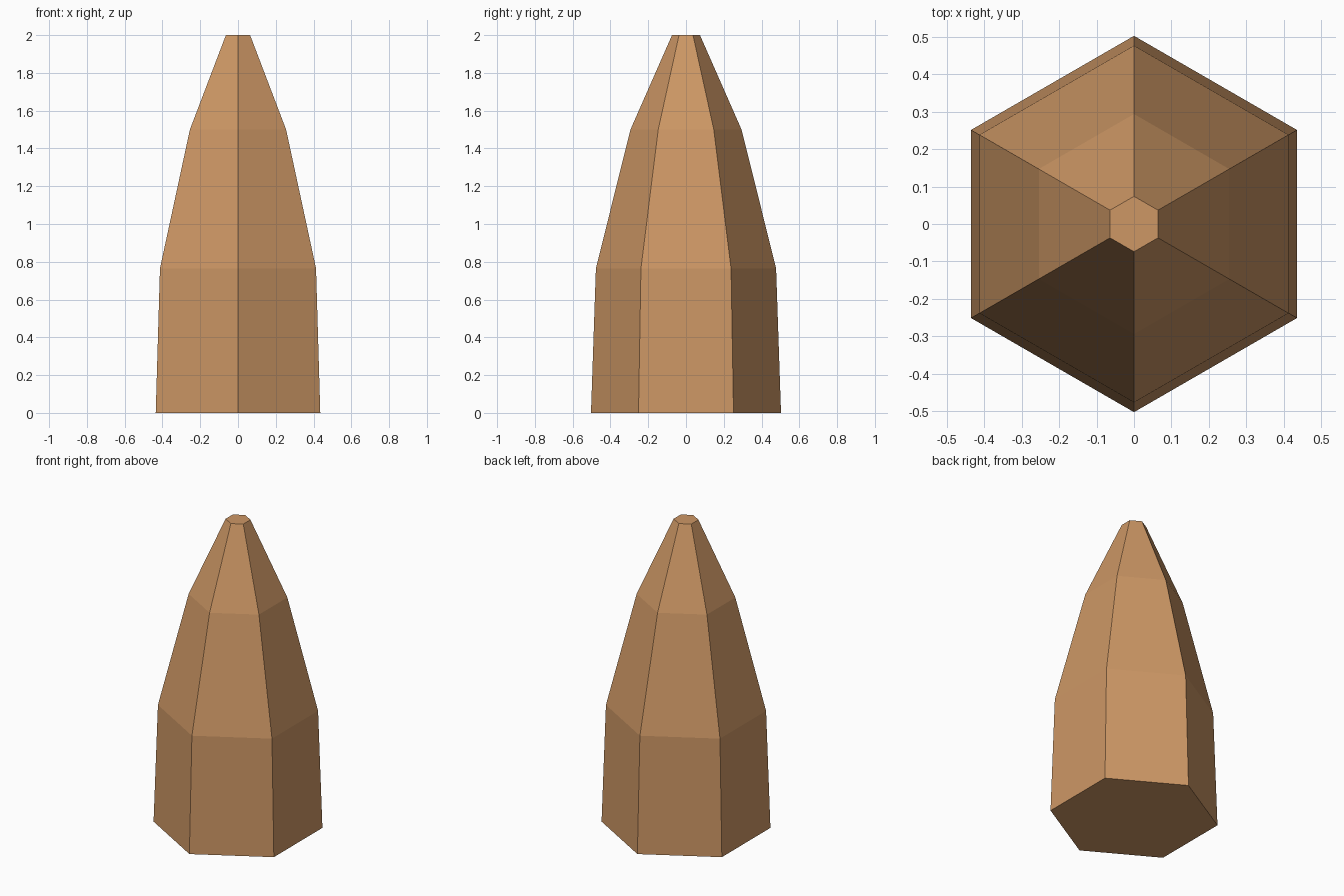
import bpy, bmesh
from math import pi, sin, cos

if "Cube" in bpy.data.objects:
    bpy.data.objects.remove(bpy.data.objects["Cube"])

SIDES = 6
# (corner radius, height) from base to blunt tip
PROFILE = [(0.503, 0.0), (0.477, 0.765), (0.294, 1.5), (0.074, 2.0)]

# Tapered six-sided spike, built as stacked hexagon rings
bm = bmesh.new()
rings = []
for r, z in PROFILE:
    angles = [pi / 2 + 2 * pi * i / SIDES for i in range(SIDES)]
    rings.append([bm.verts.new((r * cos(a), r * sin(a), z)) for a in angles])

for low, high in zip(rings, rings[1:]):
    for i in range(SIDES):
        j = (i + 1) % SIDES
        bm.faces.new((low[i], low[j], high[j], high[i]))

# Flat base and tip
bm.faces.new(rings[0][::-1])
bm.faces.new(rings[-1])

mesh = bpy.data.meshes.new("wooden_spike")
bm.to_mesh(mesh)
bm.free()
spike = bpy.data.objects.new("wooden_spike", mesh)
bpy.context.collection.objects.link(spike)

# Tan wood colour
wood = bpy.data.materials.new("tan_wood")
wood.diffuse_color = (0.61, 0.31, 0.13, 1)
wood.use_nodes = True
wood.node_tree.nodes["Principled BSDF"].inputs["Base Color"].default_value = wood.diffuse_color
mesh.materials.append(wood)
